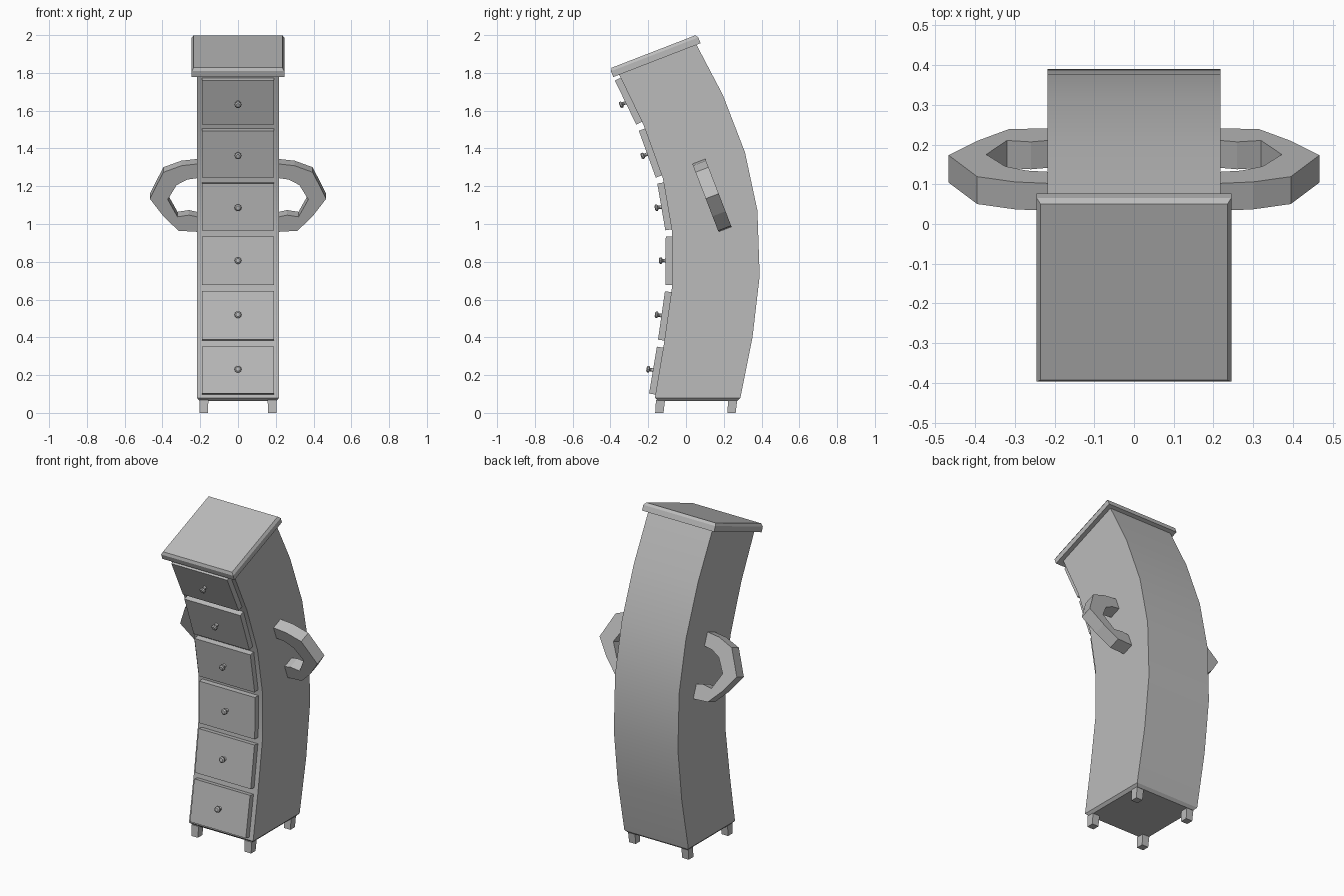
import bpy, bmesh, math
from mathutils import Vector, Matrix

if "Cube" in bpy.data.objects:
    bpy.data.objects.remove(bpy.data.objects["Cube"], do_unlink=True)

grey = bpy.data.materials.new("plain grey")
grey.use_nodes = True
grey.diffuse_color = (0.5, 0.5, 0.5, 1)
grey.node_tree.nodes["Principled BSDF"].inputs["Base Color"].default_value = (0.5, 0.5, 0.5, 1)


def finish(bm, name, smooth=None):
    bmesh.ops.recalc_face_normals(bm, faces=bm.faces)
    mesh = bpy.data.meshes.new(name)
    bm.to_mesh(mesh)
    bm.free()
    mesh.materials.append(grey)
    obj = bpy.data.objects.new(name, mesh)
    bpy.context.collection.objects.link(obj)
    if smooth:
        bpy.ops.object.select_all(action="DESELECT")
        obj.select_set(True)
        bpy.context.view_layer.objects.active = obj
        bpy.ops.object.shade_smooth_by_angle(angle=math.radians(smooth))
    return obj


def loft(name, rings, smooth=None):
    """Skin a stack of equal-length closed rings and cap both ends."""
    bm = bmesh.new()
    loops = [[bm.verts.new(p) for p in ring] for ring in rings]
    n = len(loops[0])
    for a, b in zip(loops, loops[1:]):
        for i in range(n):
            j = (i + 1) % n
            bm.faces.new((a[i], a[j], b[j], b[i]))
    bm.faces.new(loops[0])
    bm.faces.new(loops[-1])
    return finish(bm, name, smooth)


def rect(half, front, back):
    """Ring across the cabinet between a front and a back (y, z) point."""
    return [(-half, *front), (half, *front), (half, *back), (-half, *back)]


# Curved cabinet: front and back side profiles as (y, z)
front = [(-.165, .08), (-.117, .365), (-.075, .66), (-.073, .955),
         (-.122, 1.24), (-.225, 1.525), (-.355, 1.793)]
back = [(.288, .08), (.352, .40), (.39, .725), (.378, 1.072),
        (.312, 1.38), (.195, 1.683), (.055, 1.95)]
W = .218
rings = [rect(W - .015, (-.148, .064), (.273, .064))]
rings += [rect(W, f, b) for f, b in zip(front, back)]
loft("cabinet_body", rings, 30)

# Tilted lid with a chamfered top
start, end = Vector((-.385, 1.778)), Vector((.077, 1.957))
along = (end - start).normalized()
up = Vector((-along.y, along.x))
loft("lid", [rect(.245 - inset, start + up * h + along * inset, end + up * h - along * inset)
             for h, inset in ((0, 0), (.033, 0), (.049, .01))])

# One drawer with a knob on each straight front section
for i, (a, b) in enumerate(zip(front, front[1:]), 1):
    a, b = Vector(a), Vector(b)
    d = (b - a).normalized()
    out = Vector((-d.y, d.x))
    lo, hi = a.lerp(b, .06), a.lerp(b, .93)
    loft(f"drawer_{i}", [rect(.19, lo + out * t, hi + out * t) for t in (-.005, .034)])
    mid = (lo + hi) / 2 + out * .033
    knob = []
    for h, r in ((0, .012), (.008, .009), (.018, .010), (.022, .018), (.031, .018), (.036, .011)):
        c = mid + out * h
        knob.append([(r * math.cos(k * math.tau / 10), *(c + d * r * math.sin(k * math.tau / 10)))
                     for k in range(10)])
    loft(f"knob_{i}", knob)

# Four short square legs, leaning slightly forward
for side, sx in (("right", -1), ("left", 1)):
    for place, y in (("front", -.135), ("back", .247)):
        rings = []
        for z, shift, r in ((0, -.006, .022), (.068, 0, .024)):
            rings.append([(sx * .181 + r * u, y + shift + r * v, z)
                          for u, v in ((-1, -1), (1, -1), (1, 1), (-1, 1))])
        loft(f"{place}_{side}_leg", rings)

# Angular side handles: a C outline (x, height in the tilted plane) with thickness
outline = [(.20, .194), (.30, .182), (.395, .145), (.467, -.005), (.395, -.105), (.315, -.187), (.20, -.194),
           (.20, -.112), (.26, -.098), (.32, -.108), (.372, -.01), (.325, .072), (.27, .103), (.20, .114)]
rise, thick = Vector((-.36, .933)), Vector((.933, .36)) * .037
centre = Vector((.137, 1.152))
for side, sx in (("right", -1), ("left", 1)):
    loft(f"{side}_handle", [[(sx * x, *(centre + rise * u + thick * s)) for x, u in outline]
                            for s in (-1, 1)])
